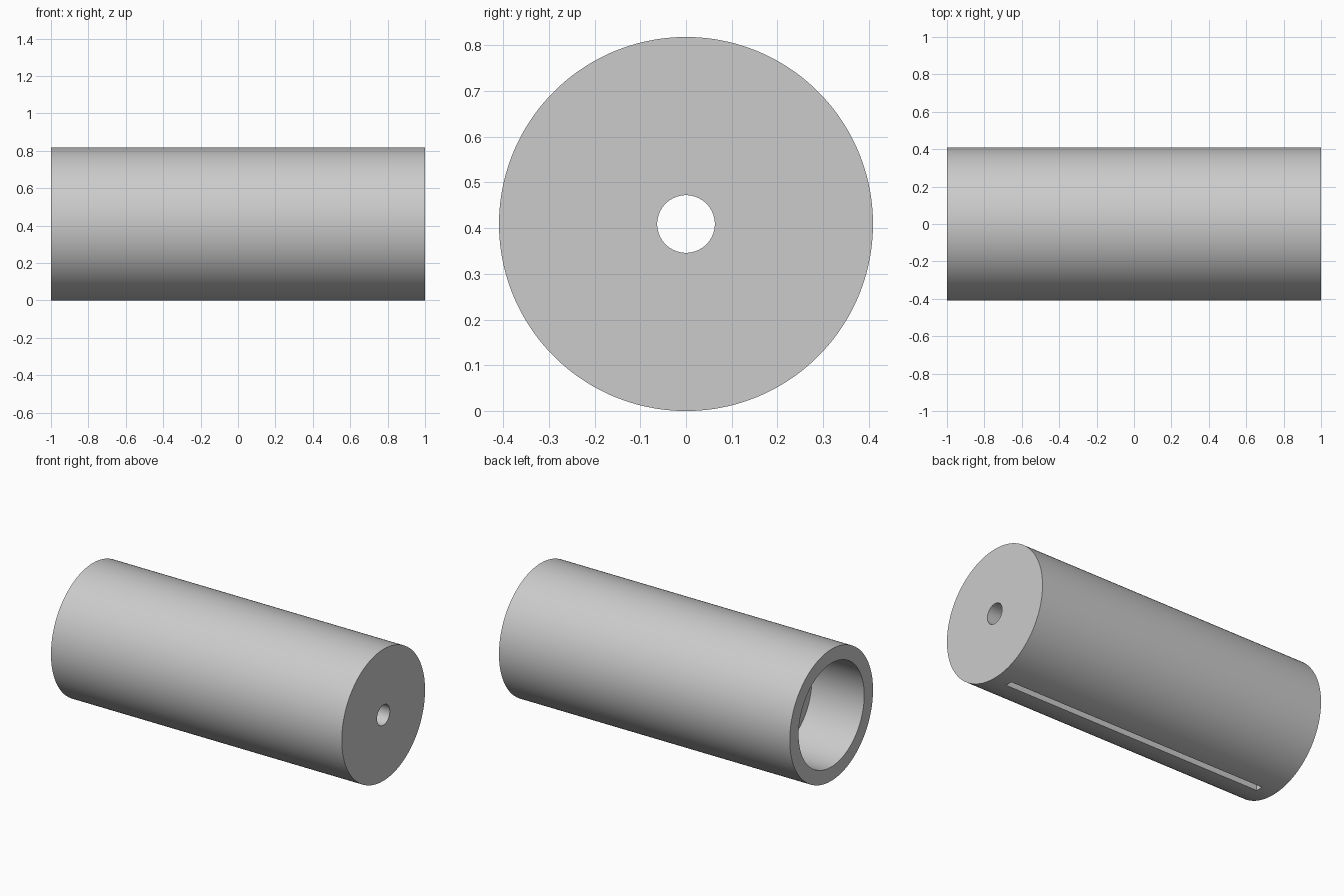
import bpy, bmesh, math
from mathutils import Matrix, Vector

cube = bpy.data.objects.get("Cube")
if cube:
    bpy.data.objects.remove(cube, do_unlink=True)

RADIUS = 0.409
BORE = 0.322
HOLE = 0.063
BORE_END = -0.64
SEGMENTS = 128

grey = bpy.data.materials.new("plain grey")
grey.use_nodes = True
colour = (0.6, 0.6, 0.6, 1)
grey.diffuse_color = colour
grey.node_tree.nodes["Principled BSDF"].inputs["Base Color"].default_value = colour


def add_object(name, bm):
    mesh = bpy.data.meshes.new(name)
    bmesh.ops.recalc_face_normals(bm, faces=bm.faces)
    bm.to_mesh(mesh)
    bm.free()
    mesh.materials.append(grey)
    obj = bpy.data.objects.new(name, mesh)
    bpy.context.collection.objects.link(obj)
    return obj


# Cylinder body: closed (x, radius) profile turned about the long axis,
# with a wide recess at the open end and a narrow through hole
profile = [(-1, RADIUS), (1, RADIUS), (1, HOLE),
           (BORE_END, HOLE), (BORE_END, BORE), (-1, BORE)]
bm = bmesh.new()
rings = []
for i in range(SEGMENTS):
    a = math.tau * (i + 0.5) / SEGMENTS
    rings.append([bm.verts.new((x, r * math.sin(a), RADIUS - r * math.cos(a)))
                  for x, r in profile])
for i, ring in enumerate(rings):
    following = rings[(i + 1) % SEGMENTS]
    for j in range(len(profile)):
        k = (j + 1) % len(profile)
        bm.faces.new((ring[j], ring[k], following[k], following[j]))
body = add_object("cylinder_body", bm)

# Long shallow slot along the underside
bm = bmesh.new()
bmesh.ops.create_cube(bm, size=1, matrix=Matrix.LocRotScale(
    Vector((0, 0, 0)), None, Vector((1.8, 0.045, 0.09))))
cutter = add_object("slot_cutter", bm)
cutter.hide_render = True

# Cut the slot and keep the crisp edges
bpy.context.view_layer.objects.active = body
body.select_set(True)
cut = body.modifiers.new("slot", 'BOOLEAN')
cut.operation = 'DIFFERENCE'
cut.solver = 'EXACT'
cut.object = cutter
bpy.ops.object.modifier_apply(modifier=cut.name)
bpy.data.objects.remove(cutter, do_unlink=True)
bpy.ops.object.shade_smooth_by_angle(angle=math.radians(30))
